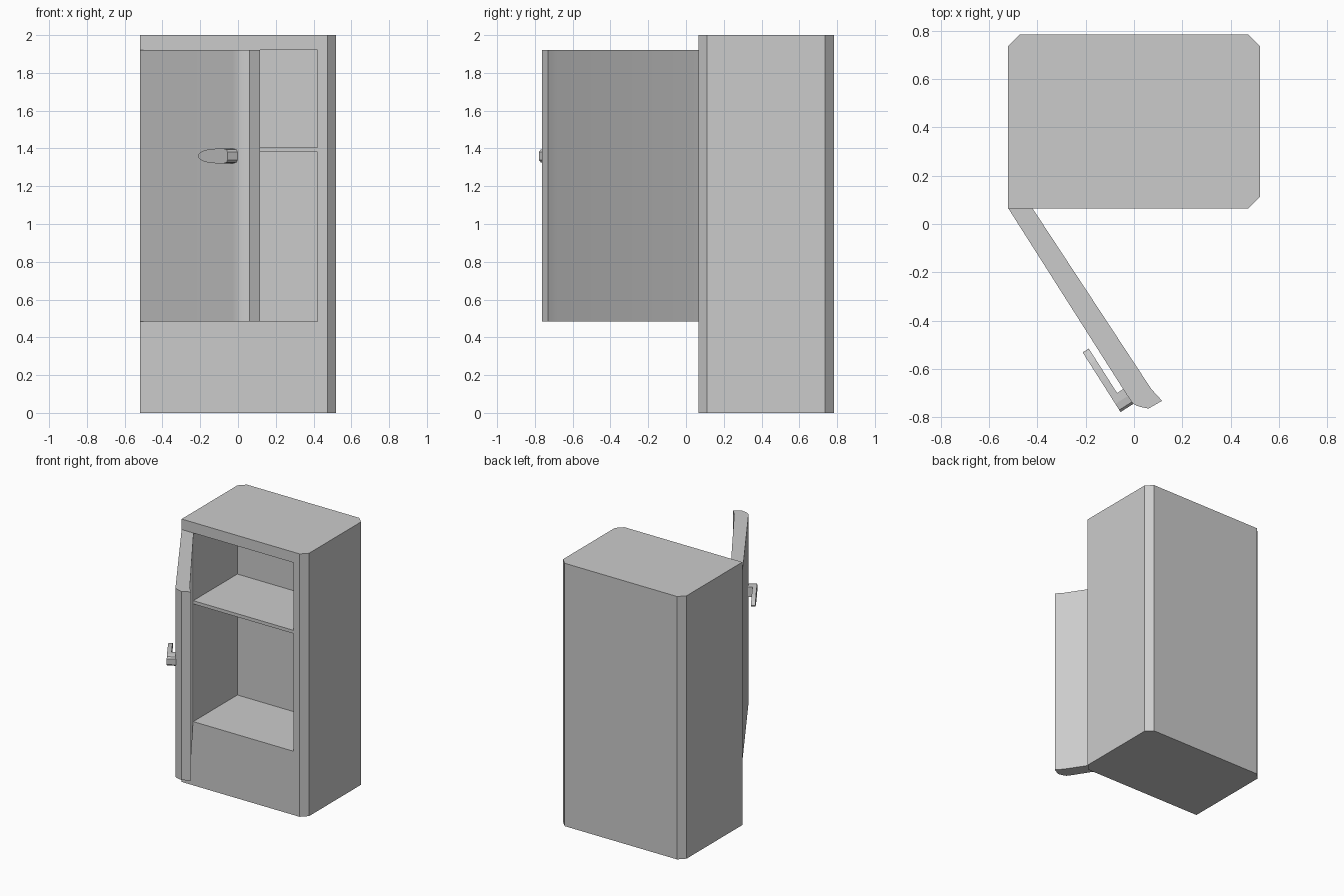
import bpy, bmesh, math
from mathutils import Vector

if "Cube" in bpy.data.objects:
    bpy.data.objects.remove(bpy.data.objects["Cube"])

grey = bpy.data.materials.new("light grey")
grey.diffuse_color = (0.6, 0.6, 0.6, 1)
grey.use_nodes = True
grey.node_tree.nodes["Principled BSDF"].inputs["Base Color"].default_value = grey.diffuse_color


def prism(name, outline, offset):
    """Extrude a closed 3D outline along an offset vector."""
    bm = bmesh.new()
    face = bm.faces.new([bm.verts.new(p) for p in outline])
    ext = bmesh.ops.extrude_face_region(bm, geom=[face])
    verts = [v for v in ext["geom"] if isinstance(v, bmesh.types.BMVert)]
    bmesh.ops.translate(bm, verts=verts, vec=offset)
    bmesh.ops.recalc_face_normals(bm, faces=bm.faces)
    mesh = bpy.data.meshes.new(name)
    bm.to_mesh(mesh)
    bm.free()
    mesh.materials.append(grey)
    ob = bpy.data.objects.new(name, mesh)
    bpy.context.collection.objects.link(ob)
    return ob


def upright(name, pts, z0, z1):
    return prism(name, [(x, y, z0) for x, y in pts], (0, 0, z1 - z0))


def rect(x0, x1, y0, y1):
    return [(x0, y0), (x1, y0), (x1, y1), (x0, y1)]


def activate(ob):
    bpy.ops.object.select_all(action='DESELECT')
    ob.select_set(True)
    bpy.context.view_layer.objects.active = ob


# Cabinet body: three chamfered corners, square hinge corner
F, B, W, C = 0.065, 0.783, 0.52, 0.047
body = upright("cabinet_body", [(-W, F), (W - C, F), (W, F + C), (W, B - C),
                                (W - C, B), (C - W, B), (-W, B - C)], 0, 2)

# Hollow compartment
cutter = upright("compartment_cutter", rect(-0.422, 0.422, F - 0.2, 0.595), 0.485, 1.92)
cutter.hide_render = True
mod = body.modifiers.new("hollow", 'BOOLEAN')
mod.operation, mod.object, mod.solver = 'DIFFERENCE', cutter, 'EXACT'
activate(body)
bpy.ops.object.modifier_apply(modifier=mod.name)
bpy.data.objects.remove(cutter)

# Shelf
upright("shelf", rect(-0.422, 0.422, F, 0.595), 1.38, 1.405)

# Open door with rounded free edge
door = upright("door", [(-0.52, F), (-0.03, -0.706), (-0.004, -0.743), (0.012, -0.752),
                        (0.03, -0.757), (0.06, -0.763), (0.116, -0.731),
                        (0.072, -0.683), (-0.42, F)], 0.485, 1.92)
activate(door)
bpy.ops.object.shade_smooth_by_angle(angle=math.radians(30))

# Handle, laid out along the door (u), outward (n) and up (z)
U = Vector((0.5365, -0.844, 0))
N = Vector((-0.844, -0.5365, 0))
HINGE = Vector((-0.52, F, 0))


def on_door(u, n, z):
    return HINGE + U * u + N * n + Vector((0, 0, z))


# Bullet-shaped grip plate
mid, half = 1.36, 0.039
grip = [(0.95, -0.028), (0.96, -0.022), (0.96, 0.022), (0.95, 0.034), (0.92, half)]
for i in range(13):
    a = math.pi / 2 + math.pi * i / 12
    grip.append((0.86 + 0.192 * math.cos(a), half * math.sin(a)))
grip += [(0.92, -half), (0.95, -0.034)]
grip = grip[1:]
prism("handle_grip", [on_door(u, 0.03, mid + z) for u, z in grip], N * 0.03)

# Foot joining the grip to the door
foot = [(0.886, -half), (0.92, -half), (0.95, -0.034), (0.96, -0.022),
        (0.96, 0.022), (0.95, 0.034), (0.92, half), (0.886, half)]
prism("handle_foot", [on_door(u, -0.005, mid + z) for u, z in foot], N * 0.035)
